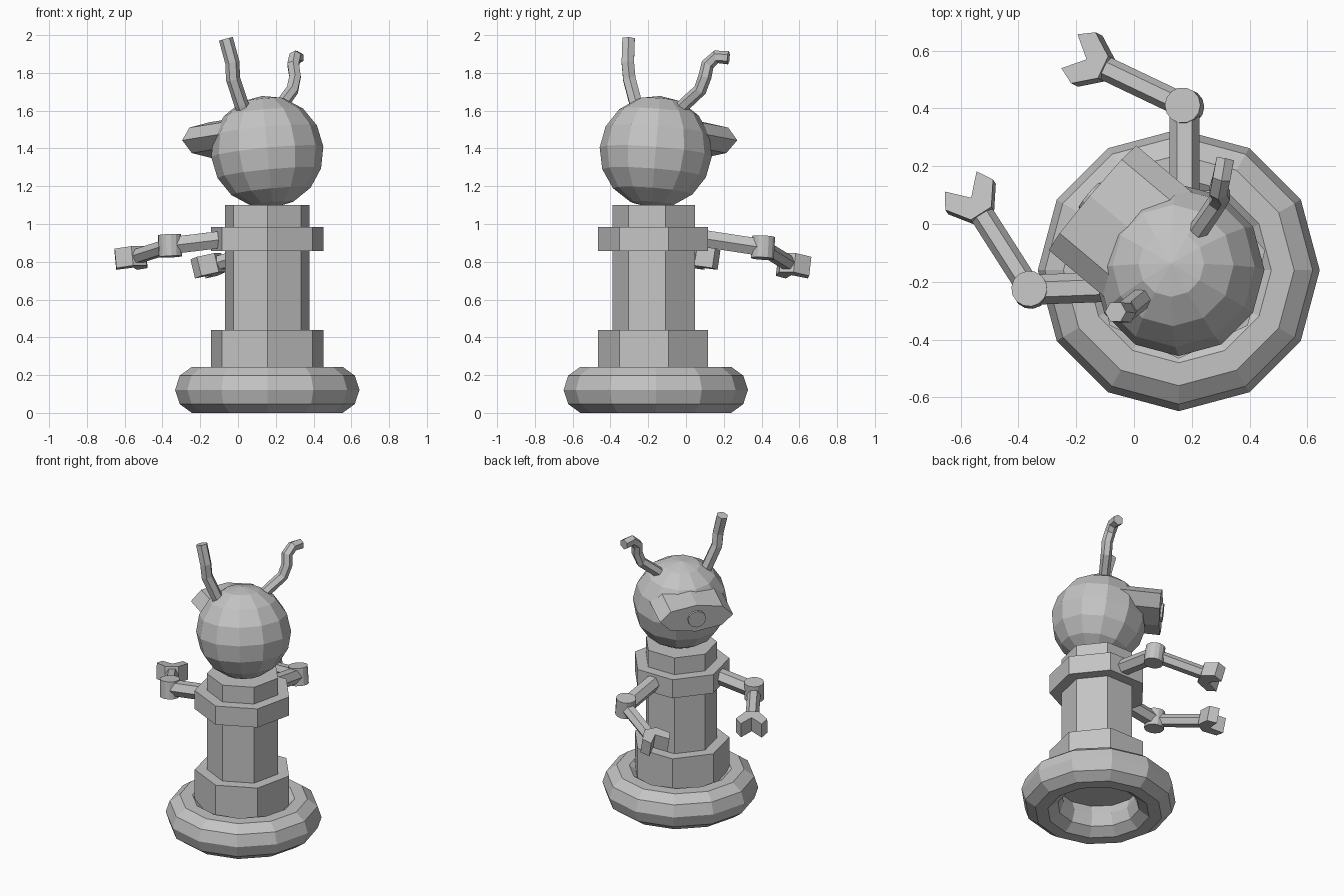
import bpy, bmesh
from math import sin, cos, pi, radians
from mathutils import Vector, Matrix

if "Cube" in bpy.data.objects:
    bpy.data.objects.remove(bpy.data.objects["Cube"], do_unlink=True)

grey = bpy.data.materials.new("plain_grey")
grey.use_nodes = True
colour = (0.55, 0.55, 0.55, 1)
grey.diffuse_color = colour
grey.node_tree.nodes["Principled BSDF"].inputs["Base Color"].default_value = colour

AXIS = Vector((0.155, -0.16, 0))           # vertical centre line of the body
UP = Vector((0, 0, 1))
FACING = Vector((cos(radians(140)), sin(radians(140)), 0))
SIDE = UP.cross(FACING)
TILT = Matrix.Rotation(radians(7), 4, SIDE)  # head nods forward


def finish(name, bm):
    bmesh.ops.recalc_face_normals(bm, faces=bm.faces)
    mesh = bpy.data.meshes.new(name)
    bm.to_mesh(mesh)
    bm.free()
    mesh.materials.append(grey)
    obj = bpy.data.objects.new(name, mesh)
    bpy.context.collection.objects.link(obj)
    return obj


def loft(name, loops):
    """Join matching loops of points and cap both ends."""
    bm = bmesh.new()
    rings = [[bm.verts.new(p) for p in loop] for loop in loops]
    n = len(rings[0])
    for a, b in zip(rings, rings[1:]):
        for i in range(n):
            j = (i + 1) % n
            bm.faces.new((a[i], a[j], b[j], b[i]))
    bm.faces.new(rings[0])
    bm.faces.new(rings[-1])
    return finish(name, bm)


def polygon(sides, rx, ry=None, phase=0.0):
    ry = ry or rx
    return [(rx * cos(phase + 2 * pi * i / sides), ry * sin(phase + 2 * pi * i / sides))
            for i in range(sides)]


def prism(name, outline, origin, x, y, z, low, high):
    """Extrude an outline lying in the x, y directions along z."""
    return loft(name, [[origin + x * a + y * b + z * h for a, b in outline]
                       for h in (low, high)])


def tube(name, points, radius, sides=6, side_hint=UP):
    pts = [Vector(p) for p in points]
    loops = []
    for i, p in enumerate(pts):
        d = (pts[min(i + 1, len(pts) - 1)] - pts[max(i - 1, 0)]).normalized()
        x = side_hint.cross(d).normalized()
        y = d.cross(x)
        loops.append([p + x * a + y * b for a, b in polygon(sides, radius)])
    return loft(name, loops)


# Ring-shaped foot
bpy.ops.mesh.primitive_torus_add(major_segments=12, minor_segments=10, major_radius=0.36,
                                 minor_radius=0.128, location=AXIS + UP * 0.122)
foot = bpy.context.object
foot.name = "foot_ring"
foot.data.materials.append(grey)

# Seven-sided body with wider base and collar
for name, radius, low, high in (("body_base", 0.306, 0.19, 0.44),
                                ("body_column", 0.23, 0.3, 1.1),
                                ("body_collar", 0.306, 0.857, 0.985)):
    prism(name, polygon(7, radius, phase=-pi / 2), AXIS,
          Vector((1, 0, 0)), Vector((0, 1, 0)), UP, low, high)

# Head
bm = bmesh.new()
bmesh.ops.create_uvsphere(bm, u_segments=12, v_segments=8, radius=0.298)
bm.transform(Matrix.Translation(AXIS + UP * 1.382) @ TILT)
finish("head", bm)

# Visor and round eye on the front of the head
forward = TILT.to_3x3() @ FACING
lift = TILT.to_3x3() @ UP
visor_front = AXIS + FACING * 0.39 + UP * 1.443
prism("visor", polygon(8, 0.236, 0.096), visor_front, SIDE, lift, forward, -0.28, 0)
prism("eye", polygon(12, 0.058), visor_front, SIDE, lift, forward, -0.02, 0.014)

# Bent antennae
tube("right_antenna", [(0.035, -0.25, 1.59), (0.018, -0.265, 1.635), (-0.026, -0.3, 1.767),
                       (-0.03, -0.308, 1.855), (-0.064, -0.304, 1.98)],
     0.038, side_hint=Vector((0, 1, 0)))
tube("left_antenna", [(0.21, -0.04, 1.6), (0.245, 0.01, 1.65), (0.288, 0.075, 1.71),
                      (0.302, 0.1, 1.78), (0.292, 0.115, 1.845), (0.303, 0.16, 1.885),
                      (0.316, 0.225, 1.88)],
     0.035, side_hint=Vector((1, 0, 0)))

# Claw outline: distance along the forearm, then sideways
half_claw = [(0.31, 0.042), (0.388, 0.098), (0.443, 0.065)]
claw = half_claw + [(0.375, 0)] + [(t, -s) for t, s in reversed(half_claw)]

# Arms: shoulder, elbow and wrist target
for label, shoulder, elbow, target in (
        ("right", (-0.03, -0.215, 0.925), (-0.36, -0.228, 0.885), (-0.56, 0.085, 0.82)),
        ("left", (0.175, 0.08, 0.925), (0.175, 0.408, 0.875), (-0.15, 0.563, 0.78))):
    shoulder, elbow, target = Vector(shoulder), Vector(elbow), Vector(target)
    along = (target - elbow).normalized()
    across = UP.cross(along).normalized()
    normal = along.cross(across)
    tube(label + "_upper_arm", [shoulder, elbow], 0.052)
    pin = (UP + normal).normalized()
    pin_x = across.cross(pin).normalized()
    prism(label + "_elbow", polygon(14, 0.062), elbow, pin_x, pin.cross(pin_x), pin, -0.058, 0.058)
    tube(label + "_forearm", [elbow, elbow + along * 0.34], 0.042)
    prism(label + "_claw", claw, elbow, along, across, normal, -0.052, 0.052)
